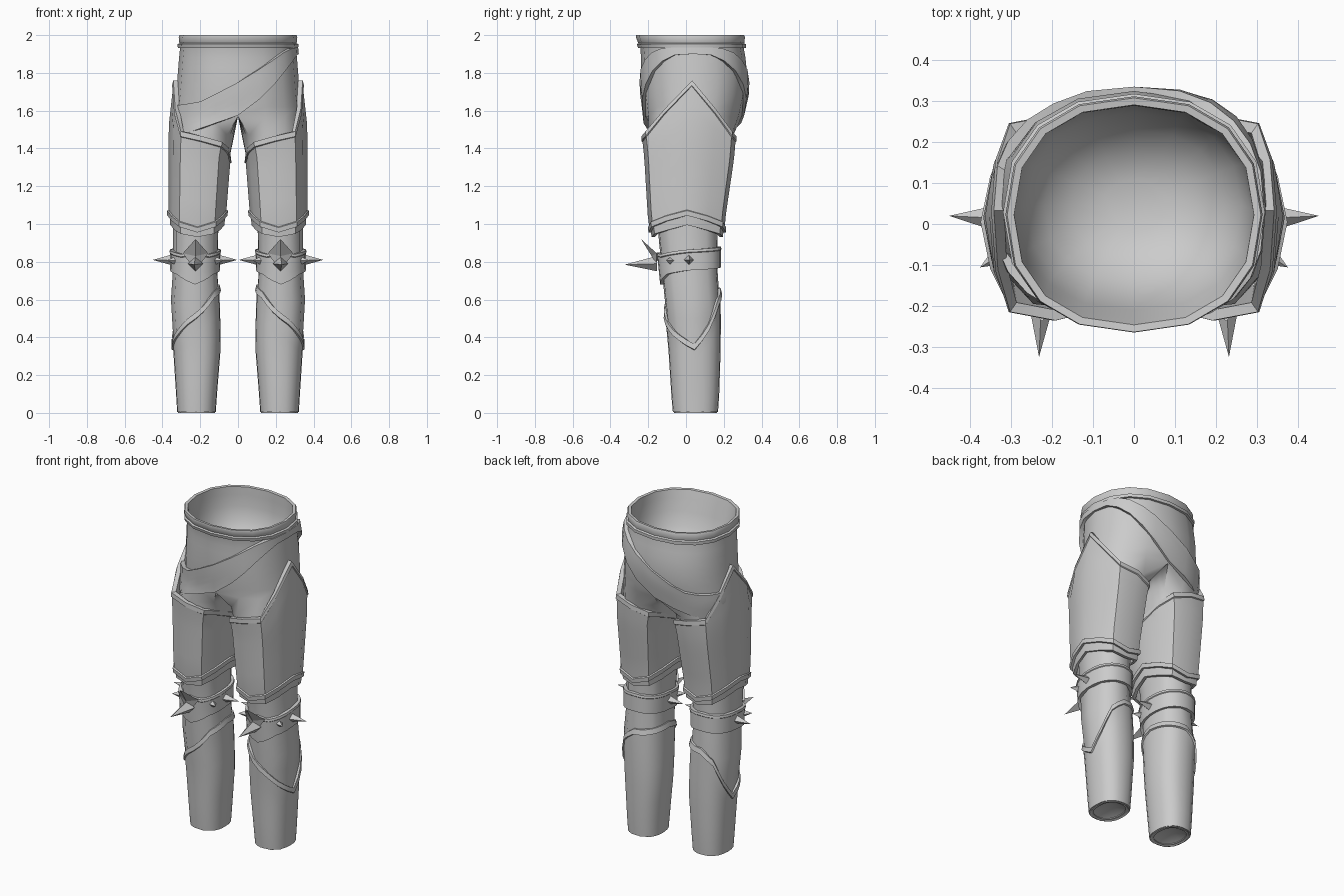
import bpy, bmesh, math
from mathutils import Vector

if "Cube" in bpy.data.objects:
    bpy.data.objects.remove(bpy.data.objects["Cube"])

grey = bpy.data.materials.new("plain_grey")
grey.diffuse_color = (0.6, 0.6, 0.6, 1)
grey.use_nodes = True
grey.node_tree.nodes["Principled BSDF"].inputs["Base Color"].default_value = grey.diffuse_color


def lerp_table(table, v):
    """Linear interpolation in rows of (key, values...)."""
    if v <= table[0][0]:
        return table[0][1:]
    for a, b in zip(table, table[1:]):
        if v <= b[0]:
            f = (v - a[0]) / (b[0] - a[0])
            return tuple(p + (q - p) * f for p, q in zip(a[1:], b[1:]))
    return table[-1][1:]


def spow(v, p):
    return math.copysign(abs(v) ** p, v)


# Cross-sections: height, inner x, outer x, front y, back y
LEG = [(0, .122, .318, -.065, .165), (.04, .12, .32, -.07, .17),
       (.35, .095, .34, -.09, .18), (.6, .10, .355, -.115, .18),
       (.75, .11, .345, -.13, .17), (.95, .105, .345, -.15, .17),
       (1.1, .085, .345, -.18, .185), (1.3, .055, .34, -.195, .225),
       (1.47, .02, .335, -.21, .255)]
THIGH = [(.9, .075, .355, -.18, .195), (1.05, .066, .364, -.2, .208),
         (1.35, .042, .364, -.218, .252), (1.5, .01, .366, -.234, .264),
         (1.76, -.02, .337, -.215, .28)]
HIP = [(1.45, -.345, .345, -.205, .27), (1.57, -.34, .34, -.215, .295),
       (1.68, -.328, .328, -.23, .32), (1.78, -.32, .32, -.236, .325),
       (1.88, -.312, .312, -.238, .315), (1.94, -.306, .306, -.243, .304),
       (2.0, -.306, .306, -.26, .304)]
SASH = [(1.45, -.335, .335, -.232, .27)] + HIP[1:]


def surface(table, power):
    def at(z, deg, off=0.0, scale=1.0):
        x0, x1, y0, y1 = lerp_table(table, z)
        a = math.radians(deg)
        rx, ry = (x1 - x0) / 2 + off, (y1 - y0) / 2 + off
        return Vector(((x0 + x1) / 2 + scale * rx * spow(math.cos(a), power),
                       (y0 + y1) / 2 + scale * ry * spow(math.sin(a), power), z))
    return at


leg_at = surface(LEG, .85)
hip_at = surface(HIP, .88)
sash_at = surface(SASH, .8)
thigh_round = surface(THIGH, .68)


def thigh_at(z, deg, off=0.0):
    """Boxy section whose side panels are nearly flat."""
    p = thigh_round(z, deg, off)
    if round(deg) % 180 in (30, 150):
        chord = (thigh_round(z, deg - 30, off) + thigh_round(z, deg + 30, off)) / 2
        p = p.lerp(chord, .55)
    return p


def finish(name, bm, mirror=False, angle=32):
    bmesh.ops.remove_doubles(bm, verts=bm.verts, dist=1e-5)
    bmesh.ops.recalc_face_normals(bm, faces=bm.faces)
    me = bpy.data.meshes.new(name)
    bm.to_mesh(me)
    bm.free()
    me.materials.append(grey)
    ob = bpy.data.objects.new(name, me)
    bpy.context.collection.objects.link(ob)
    bpy.ops.object.select_all(action='DESELECT')
    ob.select_set(True)
    bpy.context.view_layer.objects.active = ob
    if angle:
        bpy.ops.object.shade_smooth_by_angle(angle=math.radians(angle))
    if mirror:
        m = ob.modifiers.new("mirror", 'MIRROR')
        m.use_clip = True
        m.merge_threshold = .0005
    return ob


def loft(bm, rings, wrap=False):
    rows = [[bm.verts.new(p) for p in r] for r in rings]
    n = len(rows[0])
    pairs = list(zip(rows, rows[1:])) + ([(rows[-1], rows[0])] if wrap else [])
    for a, b in pairs:
        for i in range(n):
            j = (i + 1) % n
            bm.faces.new((a[i], a[j], b[j], b[i]))
    return rows


def plate(name, at, lo, hi, off, lip_lo=0, lip_hi=0, mirror=True, rows=5,
          rim=.026, n=24, depth=.02, angle=40):
    """Closed shell wrapped round a limb, with raised rims on its edges."""
    rings = []
    for i in range(n):
        d = i * 360 / n
        a, b = lo(d), hi(d)
        prof = [(a, -depth), (a, off + lip_lo)]
        if lip_lo:
            prof += [(a + rim, off + lip_lo), (a + rim + .004, off)]
        s = prof[-1][0]
        e = b - rim - .004 if lip_hi else b
        prof += [(s + (e - s) * k / rows, off) for k in range(1, rows + 1)]
        if lip_hi:
            prof += [(b - rim, off + lip_hi), (b, off + lip_hi * .4)]
        prof.append((b, -depth))
        rings.append([at(z, d, o) for z, o in prof])
    bm = bmesh.new()
    loft(bm, rings, wrap=True)
    return finish(name, bm, mirror, angle)


def sym(table):
    """Edge height by angle away from the outer side, same front and back."""
    return lambda d: lerp_table(table, min(d, 360 - d))[0]


def around(table):
    return lambda d: lerp_table(table, d)[0]


# Trousers: half hips split into one leg, mirrored
outer = [-136 + 34 * k for k in range(9)]
inner = [136 + 11 * k for k in range(1, 8)]
rings = []
for z in (0, .04, .2, .35, .5, .6, .75, .95, 1.1, 1.2, 1.3, 1.4, 1.47):
    rings.append([leg_at(z, d) for d in outer + inner])
for z in (1.57, 1.62, 1.68, 1.73, 1.78, 1.83, 1.88, 1.94, 1.97):
    half = [hip_at(z, -90 + 22.5 * k) for k in range(9)]
    half[0].x = half[8].x = 0
    rings.append(half + [half[8].lerp(half[0], k / 8) for k in range(1, 8)])
bm = bmesh.new()
rows = loft(bm, rings)
sole = bm.verts.new((.22, .05, .05))
for i in range(16):
    bm.faces.new((rows[0][i], rows[0][(i + 1) % 16], sole))
bmesh.ops.delete(bm, geom=[f for f in bm.faces if all(abs(v.co.x) < 1e-6 for v in f.verts)],
                 context='FACES')
finish("trousers", bm, True, 50)

# Waistband with two ridges and a hollow bowl inside
prof = [(1.93, -.01, 1), (1.933, .012, 1), (1.952, .014, 1), (1.957, .004, 1),
        (1.966, .006, 1), (1.99, .008, 1), (2.0, .004, 1), (1.998, -.013, 1),
        (1.95, -.015, 1), (1.88, -.02, .97), (1.8, -.02, .88), (1.73, -.02, .72),
        (1.68, -.02, .5), (1.655, -.02, .25)]
bm = bmesh.new()
rows = loft(bm, [[hip_at(z, i * 22.5, o, s) for i in range(16)] for z, o, s in prof])
bm.faces.new(rows[-1])
finish("waistband", bm, False, 35)

# Diagonal sash, high on one hip and low on the other
SASH_HI = [(-.34, 1.625), (-.2, 1.645), (0, 1.75), (.15, 1.84), (.28, 1.925), (.33, 1.935)]
SASH_LO = [(-.34, 1.47), (-.25, 1.485), (0, 1.575), (.15, 1.69), (.28, 1.84), (.33, 1.9)]
plate("sash", sash_at,
      lambda d: lerp_table(SASH_LO, .335 * spow(math.cos(math.radians(d)), .8))[0],
      lambda d: lerp_table(SASH_HI, .335 * spow(math.cos(math.radians(d)), .8))[0],
      .012, mirror=False, depth=.012)

# Thigh guard with pointed hip, and the band under it
thigh_lo = sym([(0, 1.045), (90, .955), (180, 1.045)])
thigh_hi = sym([(0, 1.76), (30, 1.61), (60, 1.49), (90, 1.465), (150, 1.405), (180, 1.35)])
plate("thigh_guard", thigh_at, thigh_lo, thigh_hi, .003, .008, .006, rows=7, n=12)
plate("thigh_lower_band", thigh_at,
      lambda d: thigh_lo(d) - .024 - .026 * abs(math.cos(math.radians(d))),
      lambda d: thigh_lo(d) + .01, -.002, rows=2, n=12)

# Greave, low on the outer side and high on the inner side
plate("greave", leg_at, lambda d: .004,
      around([(0, .365), (30, .47), (60, .6), (90, .66), (180, .68), (225, .64),
              (270, .53), (315, .44), (360, .365)]), .004, 0, .009, rows=6, rim=.03)

# Knee band
plate("knee_band", leg_at,
      around([(0, .755), (90, .77), (180, .755), (225, .735), (270, .68),
              (315, .735), (360, .755)]),
      around([(0, .865), (90, .88), (180, .865), (240, .84), (270, .85),
              (300, .84), (360, .865)]), .014, 0, .004, rows=3, rim=.014, n=24)

# Diamond knee cap whose top corner flares forward
bm = bmesh.new()
corners = [(.225, -.238, .92), (.292, -.155, .845), (.225, -.158, .75), (.158, -.155, .845)]
ring = [bm.verts.new(c) for c in corners]
front = bm.verts.new((.225, -.182, .83))
back = bm.verts.new((.225, -.15, .825))
for i in range(4):
    bm.faces.new((ring[i], ring[(i + 1) % 4], front))
    bm.faces.new((ring[(i + 1) % 4], ring[i], back))
finish("knee_cap", bm, True, 0)


# Four-sided spikes round the knee: base, tip, base radius
def spike(bm, base, tip, r):
    base, tip = Vector(base), Vector(tip)
    side = (tip - base).cross(Vector((0, 0, 1))).normalized()
    up = side.cross(tip - base).normalized()
    ring = [bm.verts.new(base + o * r) for o in (side, up, -side, -up)]
    t = bm.verts.new(tip)
    bm.faces.new(ring)
    for i in range(4):
        bm.faces.new((ring[i], ring[(i + 1) % 4], t))


bm = bmesh.new()
spike(bm, (.225, -.155, .79), (.232, -.325, .785), .04)
for s in (1, -1):
    spike(bm, (.228 + s * .122, .015, .81), (.228 + s * .224, .02, .81), .028)
    spike(bm, (.226 + s * .095, -.072, .805), (.226 + s * .15, -.106, .808), .028)
finish("knee_spikes", bm, True, 0)
